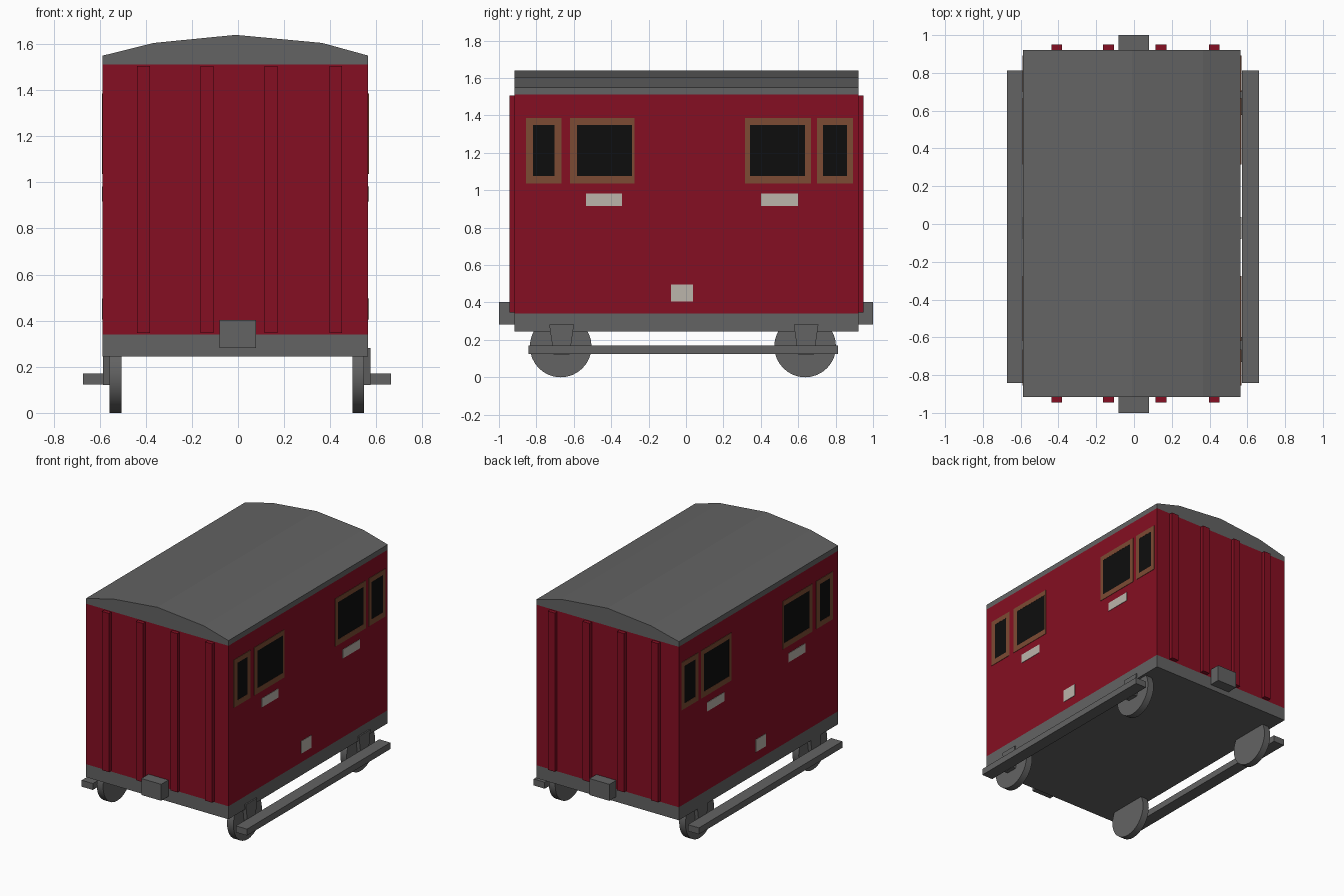
import bpy, bmesh, math
from mathutils import Vector

if "Cube" in bpy.data.objects:
    bpy.data.objects.remove(bpy.data.objects["Cube"])


def material(name, rgb):
    m = bpy.data.materials.new(name)
    m.diffuse_color = (*rgb, 1)
    m.use_nodes = True
    m.node_tree.nodes["Principled BSDF"].inputs["Base Color"].default_value = m.diffuse_color
    return m


GREY = material("slate grey", (0.125, 0.125, 0.125))
RED = material("deep red", (0.235, 0.0045, 0.016))
BROWN = material("window wood", (0.20, 0.07, 0.033))
BLACK = material("dark glass", (0.004, 0.004, 0.004))
WHITE = material("plate white", (0.50, 0.46, 0.41))
CX = -0.005  # centre line of the running gear


def finish(name, bm, *mats):
    bmesh.ops.recalc_face_normals(bm, faces=bm.faces)
    me = bpy.data.meshes.new(name)
    bm.to_mesh(me)
    bm.free()
    for m in mats:
        me.materials.append(m)
    ob = bpy.data.objects.new(name, me)
    bpy.context.collection.objects.link(ob)
    return ob


def prism(name, points, offset, mat):
    """Closed prism: a flat outline pushed along an offset."""
    bm = bmesh.new()
    face = bm.faces.new([bm.verts.new(p) for p in points])
    new = bmesh.ops.extrude_face_region(bm, geom=[face], use_keep_orig=True)["geom"]
    bmesh.ops.translate(bm, vec=Vector(offset),
                        verts=[g for g in new if isinstance(g, bmesh.types.BMVert)])
    return finish(name, bm, mat)


def box(name, x, y, z, mat):
    x0, x1 = sorted(x)
    pts = [(x0, y[0], z[0]), (x1, y[0], z[0]), (x1, y[1], z[0]), (x0, y[1], z[0])]
    return prism(name, pts, (0, 0, z[1] - z[0]), mat)


# Carriage shell: floor frame, walls and arched roof in one extruded profile
X0, X1, Y0, Y1 = -0.587, 0.565, -0.917, 0.921
profile = [(X0, 0.245), (X1, 0.245), (X1, 1.55), (0.365, 1.605),
           (-0.01, 1.64), (-0.365, 1.605), (X0, 1.55)]
shell = prism("carriage_body", [(x, Y0, z) for x, z in profile], (0, Y1 - Y0, 0), GREY)
shell.data.materials.append(RED)
bm = bmesh.new()
bm.from_mesh(shell.data)
for height in (0.34, 1.512):
    bmesh.ops.bisect_plane(bm, geom=bm.verts[:] + bm.edges[:] + bm.faces[:],
                           plane_co=(0, 0, height), plane_no=(0, 0, 1))
for f in bm.faces:  # red walls between floor frame and roof
    f.material_index = int(0.34 < f.calc_center_median().z < 1.512 and abs(f.normal.z) < 0.1)
bm.to_mesh(shell.data)
bm.free()

# End walls: vertical ribs and coupling blocks
for end, wall, tip, buf in (("front", Y0, -0.945, -1.0), ("back", Y1, 0.949, 1.0)):
    y = sorted((wall, tip))
    for i, x in enumerate((-0.41, -0.135, 0.143, 0.424)):
        box(f"{end}_rib_{i + 1}", (x - 0.028, x + 0.028), y, (0.347, 1.506), RED)
    box(f"{end}_coupling", (-0.081, 0.079), sorted((wall, buf)), (0.282, 0.402), GREY)

# Side walls: (frame y range, glass y range)
windows = [((-0.856, -0.665), (-0.818, -0.702)), ((-0.62, -0.275), (-0.584, -0.289)),
           ((0.315, 0.667), (0.342, 0.636)), ((0.70, 0.892), (0.732, 0.861))]
plates = [((-0.535, -0.342), (0.917, 0.982)), ((0.40, 0.598), (0.917, 0.982)),
          ((-0.08, 0.037), (0.405, 0.496))]


def window_frame(name, x0, x1, outer, inner):
    """Four thin strips around the pane."""
    bm = bmesh.new()
    rings = []
    for x in (x0, x1):
        for (a, b), (lo, hi) in ((outer, (1.037, 1.386)), (inner, (1.077, 1.35))):
            rings.append([bm.verts.new((x, y, z))
                          for y, z in ((a, lo), (b, lo), (b, hi), (a, hi))])
    for r, s in ((0, 1), (1, 3), (3, 2), (2, 0)):
        for i in range(4):
            j = (i + 1) % 4
            bm.faces.new((rings[r][i], rings[r][j], rings[s][j], rings[s][i]))
    finish(name, bm, BROWN)


for side, s, wall in (("left", -1, X0), ("right", 1, X1)):
    out = wall + s * 0.003
    for i, (outer, inner) in enumerate(windows):
        window_frame(f"{side}_window_frame_{i + 1}", wall, out, outer, inner)
        box(f"{side}_window_glass_{i + 1}", (wall, wall + s * 0.002), inner, (1.077, 1.35), BLACK)
    for i, (y, z) in enumerate(plates):
        box(f"{side}_plate_{i + 1}", (wall, out), y, z, WHITE)

    # Wheels with hanger brackets, and the long step board they carry
    for end, yc in (("front", -0.67), ("back", 0.637)):
        rim = [(CX + s * 0.501, yc + 0.165 * math.cos(a), 0.165 + 0.165 * math.sin(a))
               for a in (math.tau * k / 32 for k in range(32))]
        wheel = prism(f"{side}_{end}_wheel", rim, (s * 0.051, 0, 0), GREY)
        for f in wheel.data.polygons:
            f.use_smooth = len(f.vertices) == 4
        wheel.data.set_sharp_from_angle(angle=math.radians(40))
        hanger = [(-0.066, 0.282), (0.066, 0.282), (0.043, 0.122), (-0.043, 0.122)]
        prism(f"{side}_{end}_hanger", [(CX + s * 0.552, yc + 0.005 + y, z) for y, z in hanger],
              (s * 0.028, 0, 0), GREY)
    box(f"{side}_step_board", (CX + s * 0.578, CX + s * 0.668), (-0.843, 0.812),
        (0.124, 0.171), GREY)
